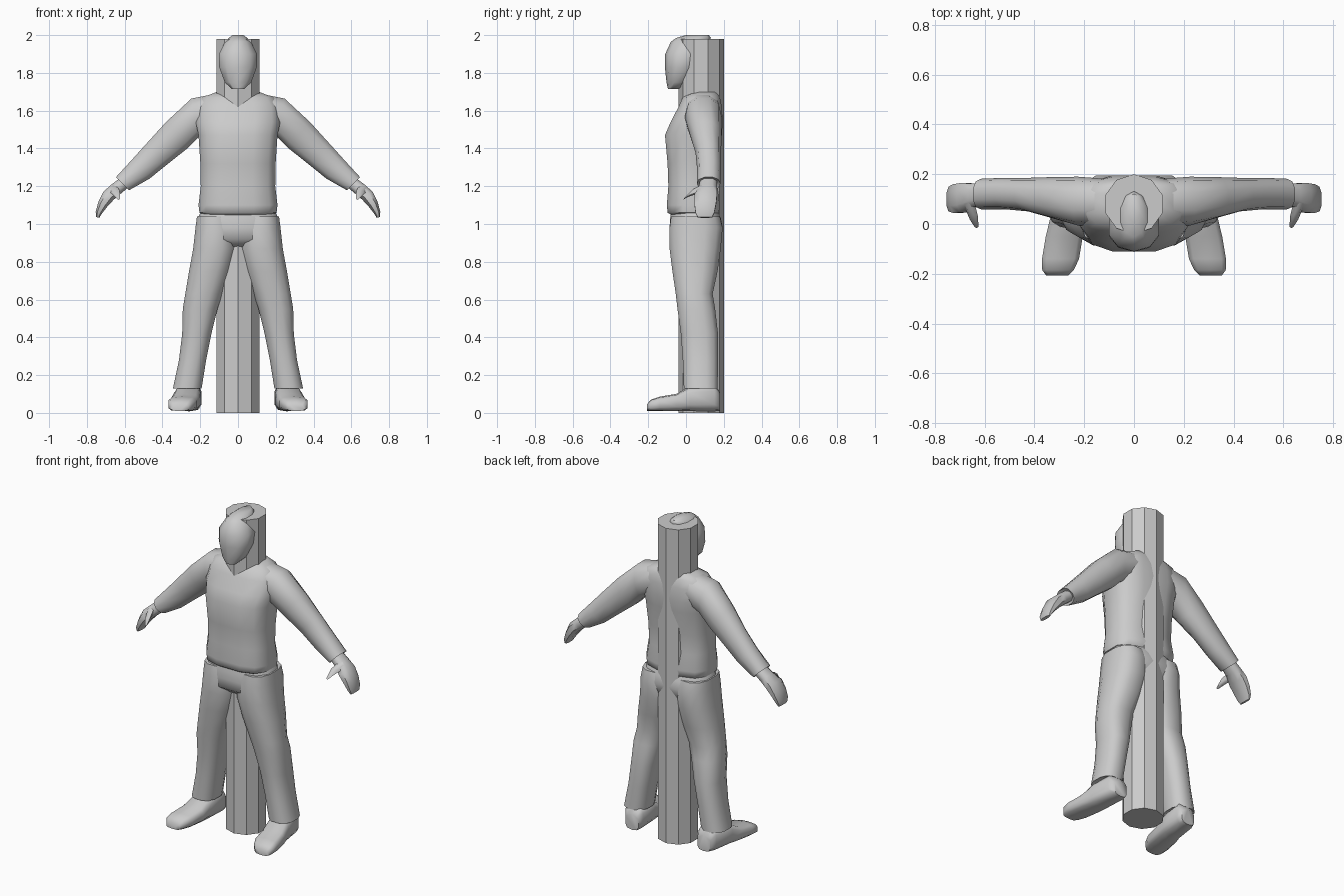
import bpy, bmesh, math
from mathutils import Vector

grey = bpy.data.materials.new("plain grey")
grey.diffuse_color = (0.6, 0.6, 0.6, 1)


def loft(name, rings, n=12, power=0.8, mirror=False, smooth=55):
    """Skin a closed tube through rings of (centre, half axis u, half axis v)."""
    bm = bmesh.new()
    loops = []
    for c, u, v in rings:
        c, u, v = Vector(c), Vector(u), Vector(v)
        loop = []
        for i in range(n):
            a = 2 * math.pi * (i + 0.5) / n
            ca, sa = math.cos(a), math.sin(a)
            pu = math.copysign(abs(ca) ** power, ca) * 1.02
            pv = math.copysign(abs(sa) ** power, sa) * 1.02
            loop.append(bm.verts.new(c + u * pu + v * pv))
        loops.append(loop)
    for a, b in zip(loops, loops[1:]):
        for i in range(n):
            j = (i + 1) % n
            bm.faces.new((a[i], a[j], b[j], b[i]))
    bm.faces.new(loops[0][::-1])
    bm.faces.new(loops[-1])
    bmesh.ops.recalc_face_normals(bm, faces=bm.faces)
    me = bpy.data.meshes.new(name)
    bm.to_mesh(me)
    bm.free()
    me.materials.append(grey)
    ob = bpy.data.objects.new(name, me)
    bpy.context.collection.objects.link(ob)
    bpy.ops.object.select_all(action='DESELECT')
    ob.select_set(True)
    bpy.context.view_layer.objects.active = ob
    if smooth:
        bpy.ops.object.shade_smooth_by_angle(angle=math.radians(smooth))
    if mirror:
        ob.modifiers.new("Mirror", 'MIRROR')
    return ob


def level(z, x0, x1, y0, y1):
    """Horizontal ring filling an x/y box."""
    return (((x0 + x1) / 2, (y0 + y1) / 2, z),
            ((x1 - x0) / 2, 0, 0), (0, (y1 - y0) / 2, 0))


def limb(x, y, z, r, ry, slope):
    """Ring across a limb running outward and down at the given slope (degrees)."""
    a = math.radians(slope)
    return ((x, y, z), (r * math.sin(a), 0, r * math.cos(a)), (0, ry, 0))


# Ten-sided column behind the figure
bm = bmesh.new()
base = [bm.verts.new((0.12 * math.sin(k * math.pi / 5),
                      0.08 + 0.12 * math.cos(k * math.pi / 5), 0)) for k in range(10)]
top = [bm.verts.new(v.co + Vector((0, 0, 1.98))) for v in base]
for k in range(10):
    bm.faces.new((base[k], base[(k + 1) % 10], top[(k + 1) % 10], top[k]))
bm.faces.new(base)
bm.faces.new(top)
bmesh.ops.recalc_face_normals(bm, faces=bm.faces)
me = bpy.data.meshes.new("column")
bm.to_mesh(me)
bm.free()
me.materials.append(grey)
bpy.context.collection.objects.link(bpy.data.objects.new("column", me))

# Head
loft("head", [level(z, -w, w, a, b) for z, w, a, b in (
    (1.715, 0.035, -0.095, -0.035), (1.75, 0.072, -0.102, 0.02),
    (1.83, 0.102, -0.11, 0.07), (1.90, 0.104, -0.108, 0.09),
    (1.965, 0.07, -0.078, 0.12), (1.985, 0.05, -0.05, 0.13),
    (2.0, 0.03, 0.0, 0.12))], n=10, power=0.95)

# Shirt body with a loose hem
loft("shirt", [level(z, -w, w, a, b) for z, w, a, b in (
    (1.045, 0.17, -0.075, 0.15), (1.06, 0.205, -0.098, 0.175),
    (1.10, 0.21, -0.102, 0.18), (1.20, 0.198, -0.094, 0.165),
    (1.32, 0.2, -0.098, 0.17), (1.47, 0.21, -0.112, 0.19),
    (1.54, 0.225, -0.082, 0.195), (1.62, 0.22, -0.04, 0.19),
    (1.67, 0.19, -0.018, 0.18), (1.70, 0.11, 0.03, 0.165))], n=12, power=0.7)

# Sleeves
loft("sleeve", [limb(*r) for r in (
    (0.12, 0.09, 1.60, 0.09, 0.09, 5), (0.225, 0.092, 1.565, 0.104, 0.096, 12),
    (0.322, 0.105, 1.472, 0.092, 0.082, 40), (0.425, 0.118, 1.375, 0.08, 0.066, 45),
    (0.515, 0.122, 1.29, 0.07, 0.062, 43), (0.612, 0.12, 1.213, 0.05, 0.061, 45),
    (0.606, 0.12, 1.22, 0.035, 0.046, 45))], n=10, power=0.85, mirror=True)

# Hands and thumbs
loft("hand", [limb(*r) for r in (
    (0.59, 0.12, 1.228, 0.034, 0.045, 42), (0.645, 0.115, 1.185, 0.036, 0.05, 45),
    (0.685, 0.105, 1.15, 0.036, 0.062, 52), (0.715, 0.102, 1.105, 0.028, 0.06, 65),
    (0.737, 0.1, 1.06, 0.018, 0.052, 72), (0.743, 0.1, 1.035, 0.009, 0.04, 75))],
    n=8, mirror=True)
loft("thumb", [((0.66, 0.075, 1.185), (0.022, 0, 0), (0, 0.012, 0.025)),
               ((0.643, 0.025, 1.165), (0.018, 0, 0), (0, 0.012, 0.02)),
               ((0.632, -0.008, 1.138), (0.008, 0, 0), (0, 0.008, 0.01))],
     n=6, mirror=True)

# Trousers: hips, then one mirrored leg
loft("hips", [level(z, -w, w, a, b) for z, w, a, b in (
    (1.08, 0.19, -0.075, 0.165), (1.03, 0.215, -0.085, 0.185),
    (0.98, 0.222, -0.088, 0.195), (0.92, 0.2, -0.085, 0.18),
    (0.875, 0.09, -0.03, 0.13))], n=12, power=0.75)
loft("trouser_leg", [level(*r) for r in (
    (1.04, 0.03, 0.218, -0.08, 0.18), (0.98, 0.01, 0.226, -0.088, 0.195),
    (0.87, 0.008, 0.238, -0.088, 0.185), (0.75, 0.04, 0.26, -0.073, 0.168),
    (0.63, 0.082, 0.28, -0.055, 0.142), (0.55, 0.108, 0.293, -0.046, 0.155),
    (0.42, 0.14, 0.296, -0.028, 0.17), (0.28, 0.168, 0.313, -0.018, 0.17),
    (0.13, 0.192, 0.345, -0.012, 0.168), (0.14, 0.21, 0.325, 0.005, 0.15))],
    n=12, power=0.8, mirror=True)

# Shoes, lofted from heel to toe
loft("shoe", [((x, y, 0.01 + h / 2), (w, 0, 0), (0, 0, h / 2)) for x, y, w, h in (
    (0.25, 0.18, 0.045, 0.1), (0.255, 0.15, 0.062, 0.14), (0.268, 0.02, 0.07, 0.13),
    (0.28, -0.05, 0.075, 0.09), (0.295, -0.14, 0.075, 0.075),
    (0.305, -0.185, 0.064, 0.06), (0.308, -0.207, 0.045, 0.035))],
    n=10, power=0.6, mirror=True)
